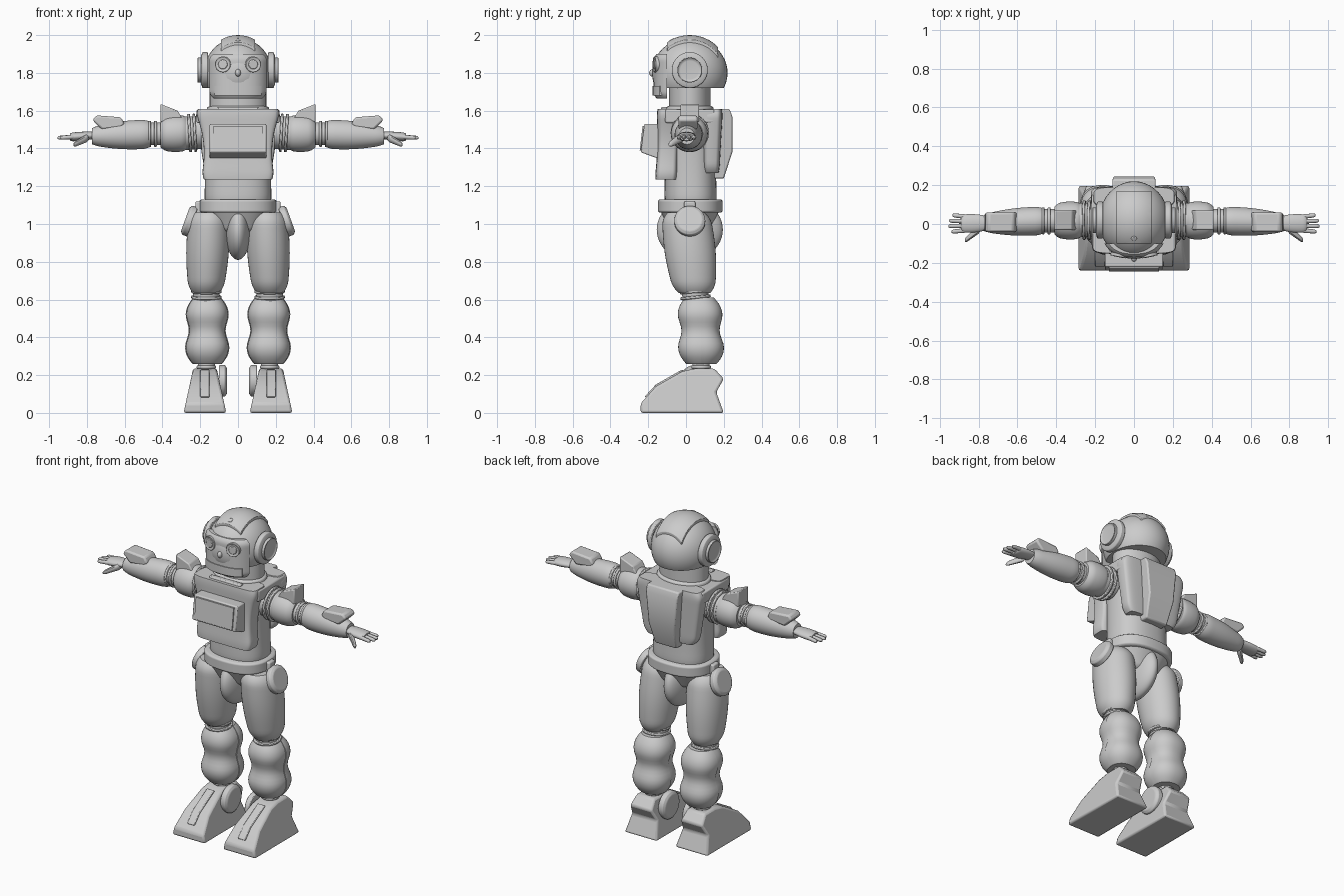
import bpy, bmesh, math
from mathutils import Vector, Matrix

cube = bpy.data.objects.get("Cube")
if cube:
    bpy.data.objects.remove(cube, do_unlink=True)

grey = bpy.data.materials.new("plain_grey")
grey.use_nodes = True
grey.diffuse_color = (.6, .6, .6, 1)
grey.node_tree.nodes["Principled BSDF"].inputs["Base Color"].default_value = grey.diffuse_color


def finish(bm, name, mirror=False, bevel=0, keep=None):
    """Trim to the kept ranges, then make a shaded object."""
    for axis, limits in (keep or {}).items():
        unit = Vector((axis == 'x', axis == 'y', axis == 'z'))
        for limit, sign in zip(limits, (-1, 1)):
            bmesh.ops.bisect_plane(bm, geom=bm.verts[:] + bm.edges[:] + bm.faces[:],
                                   plane_co=unit * limit, plane_no=unit * sign, clear_outer=True)
            bmesh.ops.holes_fill(bm, edges=[e for e in bm.edges if e.is_boundary], sides=0)
    bmesh.ops.recalc_face_normals(bm, faces=bm.faces[:])
    mesh = bpy.data.meshes.new(name)
    bm.to_mesh(mesh)
    bm.free()
    mesh.materials.append(grey)
    ob = bpy.data.objects.new(name, mesh)
    bpy.context.collection.objects.link(ob)
    bpy.ops.object.select_all(action='DESELECT')
    ob.select_set(True)
    bpy.context.view_layer.objects.active = ob
    bpy.ops.object.shade_smooth_by_angle(angle=math.radians(35))
    if bevel:
        modifier = ob.modifiers.new("Bevel", 'BEVEL')
        modifier.width, modifier.segments, modifier.limit_method = bevel, 2, 'ANGLE'
    if mirror:
        ob.modifiers.new("Mirror", 'MIRROR')


def skin(rings, name, **options):
    bm = bmesh.new()
    loops = [[bm.verts.new(p) for p in ring] for ring in rings]
    for low, high in zip(loops, loops[1:]):
        for i in range(len(low)):
            bm.faces.new((low[i - 1], low[i], high[i], high[i - 1]))
    bm.faces.new(loops[0])
    bm.faces.new(loops[-1])
    finish(bm, name, **options)


def tube(name, start, end, first, last, bulge=0, wave=0, depth=1, power=2,
         edge=.2, cap=.15, steps=24, sides=40, **options):
    """Rounded limb; edge shrinks the ends, bulge and wave shape the middle."""
    start, end = Vector(start), Vector(end)
    along_x = abs(end.x - start.x) > abs(end.z - start.z)
    rings = []
    for k in range(steps + 1):
        t = (1 - math.cos(math.pi * k / steps)) / 2
        near_end = max(0, 1 - min(t, 1 - t) / cap)
        radius = first + (last - first) * t + bulge * math.sin(math.pi * t)
        radius -= wave * math.cos(math.tau * t * 2)
        radius *= math.sqrt(1 - edge * near_end ** 2)
        ring = []
        for i in range(sides):
            c, s = math.cos(math.tau * i / sides), math.sin(math.tau * i / sides)
            u = radius * math.copysign(abs(c) ** (2 / power), c)
            v = radius * depth * math.copysign(abs(s) ** (2 / power), s)
            ring.append(start.lerp(end, t) + Vector((0, u, v) if along_x else (u, v, 0)))
        rings.append(ring)
    skin(rings, name, **options)


def disc(name, base, direction, radius, thickness, dish=0, **options):
    """Round plate whose outer face is raised or sunk by dish."""
    direction = Vector(direction).normalized()
    turn = direction.to_track_quat('Z', 'Y').to_matrix().to_4x4()
    bm = bmesh.new()
    bmesh.ops.create_cone(bm, cap_ends=True, segments=40, radius1=radius, radius2=radius, depth=thickness,
                          matrix=Matrix.Translation(Vector(base) + direction * thickness / 2) @ turn)
    bm.normal_update()
    if dish:
        front = [f for f in bm.faces if f.normal.dot(direction) > .9]
        bmesh.ops.inset_region(bm, faces=front, thickness=radius / 5, depth=dish)
    finish(bm, name, bevel=.004, **options)


def joint(name, start, end, radius):
    """Narrow mirrored link with two raised rings."""
    start, end = Vector(start), Vector(end)
    tube(name, start, end, radius, radius, edge=0, mirror=True)
    for t in (.35, .65):
        disc(name + "_ring", start.lerp(end, t), end - start, radius * 1.15, .015, mirror=True)


def prism(name, outline, centre, half, taper=0, axis='x', **options):
    """Extrude an outline both ways; the half width changes with height."""
    base = min(z for _, z in outline)
    rings = []
    for sign in (-1, 1):
        spread = [(centre + sign * (half + taper * (z - base)), p, z) for p, z in outline]
        rings.append(spread if axis == 'x' else [(p, w, z) for w, p, z in spread])
    skin(rings, name, **options)


def ellipsoid(name, centre, radii, **options):
    bm = bmesh.new()
    bmesh.ops.create_uvsphere(bm, u_segments=40, v_segments=24, radius=1,
                              matrix=Matrix.Translation(centre) @ Matrix.Diagonal((*radii, 1)))
    finish(bm, name, **options)


def box(name, centre, size, **options):
    bm = bmesh.new()
    bmesh.ops.create_cube(bm, size=1, matrix=Matrix.Translation(centre) @ Matrix.Diagonal((*size, 1)))
    finish(bm, name, bevel=.008, **options)


# Head
ellipsoid("helmet", (0, .02, 1.8), (.18, .2, .185), keep={'z': (1.72, 2)})
ellipsoid("helmet_crest", (0, .02, 1.8), (.19, .205, .2), bevel=.005,
          keep={'x': (-.09, .09), 'y': (-.1, .17), 'z': (1.85, 2.1)})
face = dict(start=(0, -.015, 1.665), end=(0, -.01, 1.9), depth=.95, power=2.5)
tube("face", first=.165, last=.17, keep={'y': (-1, -.1)}, **face)
tube("mouth_plate", first=.17, last=.175, edge=0,
     keep={'x': (-.125, .125), 'y': (-1, -.1), 'z': (1.68, 1.73)}, **face)
disc("eye_ring", (.076, -.145, 1.845), (.2, -1, 0), .042, .026, dish=-.005, mirror=True)
disc("eye", (.076, -.145, 1.845), (.2, -1, 0), .025, .026, mirror=True)
ellipsoid("nose", (0, -.175, 1.8), (.015, .02, .02))
disc("ear", (.16, .02, 1.815), (1, 0, 0), .095, .028, dish=.008, mirror=True)
disc("ear_cap", (.18, .02, 1.815), (1, 0, 0), .066, .035, dish=-.008, mirror=True)
disc("crest_stud", (0, -.07, 1.965), (0, -.5, 1), .015, .015)
tube("neck", (0, .02, 1.55), (0, .02, 1.76), .15, .15, depth=.73, edge=0)
tube("collar", (0, .02, 1.56), (0, .02, 1.625), .18, .16, depth=.77)

# Torso
tube("torso", (0, .025, 1.08), (0, .02, 1.6), .18, .19, bulge=-.01, depth=.78, power=2.4)
tube("chest_plate", (0, -.105, 1.235), (0, -.085, 1.61), .195, .23, bulge=-.03,
     depth=.31, power=6, edge=.15)
prism("screen_box", [(-.24, 1.38), (-.22, 1.53), (-.13, 1.53), (-.13, 1.34)], 0, .15, bevel=.006)
prism("screen_panel", [(-.245, 1.39), (-.23, 1.52), (-.22, 1.52), (-.235, 1.39)], 0, .13)
prism("neckline_plate", [(-.15, 1.54), (-.13, 1.62), (-.1, 1.62), (-.1, 1.54)], 0, .085, .3, bevel=.005)
box("shoulder_strap", (.18, .02, 1.57), (.08, .26, .07), mirror=True)
tube("back_plate", (0, .135, 1.27), (0, .14, 1.61), .175, .23, depth=.24, power=5)
prism("backpack", [(.12, 1.24), (.2, 1.24), (.245, 1.38), (.245, 1.57), (.23, 1.61), (.12, 1.61)],
      0, .075, .1, bevel=.008)

# Pelvis
tube("belt", (0, .022, 1.06), (0, .022, 1.13), .204, .204, depth=.84, power=2.4, edge=.1)
tube("pelvis", (0, .02, .96), (0, .02, 1.09), .12, .195, depth=.85, power=2.4)
ellipsoid("crotch_strap", (0, .02, .97), (.068, .175, .16))
box("hip_bracket", (.2, .02, 1.08), (.05, .06, .08), mirror=True)
disc("hip_disc", (.24, .02, 1.01), (1, 0, .36), .082, .03, dish=.012, mirror=True)

# Legs
tube("thigh", (.17, .045, .635), (.153, 0, 1.06), .09, .105, bulge=.015, depth=1.2, edge=.4, mirror=True)
joint("knee_joint", (.167, .055, .57), (.167, .045, .67), .07)
shin = dict(start=(.163, .08, .26), end=(.163, .07, .61), wave=.009, power=2.3, depth=1.05,
            edge=.4, mirror=True)
tube("shin", first=.106, last=.1, **shin)
tube("calf_shell", first=.11, last=.104, keep={'y': (.08, 1)}, **shin)
joint("ankle", (.167, .08, .2), (.167, .08, .3), .045)

# Feet
prism("foot", [(-.24, 0), (-.24, .05), (-.16, .14), (-.02, .22), (.05, .235), (.15, .235),
               (.2, .18), (.16, .11), (.2, 0)], .175, .113, -.215, bevel=.012, mirror=True)
prism("instep_ridge", [(-.22, .085), (-.16, .15), (-.02, .23), (0, .2), (-.2, .08)],
      .175, .025, bevel=.004, mirror=True)
disc("ankle_disc", (.1, .05, .17), (-1, 0, 0), .084, .03, dish=.012, mirror=True)

# Arms
joint("shoulder_joint", (.19, .02, 1.485), (.28, .02, 1.48), .088)
tube("upper_arm", (.262, .018, 1.48), (.41, .018, 1.478), .09, .085, bulge=.01,
     edge=.3, cap=.25, mirror=True)
prism("shoulder_fin", [(.29, 1.55), (.32, 1.6), (.41, 1.635), (.41, 1.54)],
      .02, .05, axis='y', bevel=.006, mirror=True)
joint("elbow_joint", (.395, .016, 1.477), (.495, .016, 1.477), .06)
tube("forearm", (.468, .016, 1.475), (.772, .005, 1.465), .073, .046, bulge=.01, depth=1.05, mirror=True)
prism("wrist_guard", [(.6, 1.53), (.62, 1.565), (.75, 1.575), (.77, 1.55), (.72, 1.5), (.62, 1.51)],
      .01, .05, axis='y', bevel=.01, mirror=True)

# Hands
tube("palm", (.755, .005, 1.47), (.89, .002, 1.46), .036, .046, bulge=.006, depth=.5, edge=.4, mirror=True)
for finger, reach in enumerate((.94, .955, .952, .935)):
    y = .0235 * (finger - 1.4)
    tube("finger", (.863, y, 1.462), (reach, y * 1.2, 1.456), .0125, .01,
         edge=.8, sides=12, steps=8, mirror=True)
tube("thumb", (.79, -.02, 1.46), (.87, -.085, 1.42), .023, .014, edge=.7, sides=12, steps=8, mirror=True)
